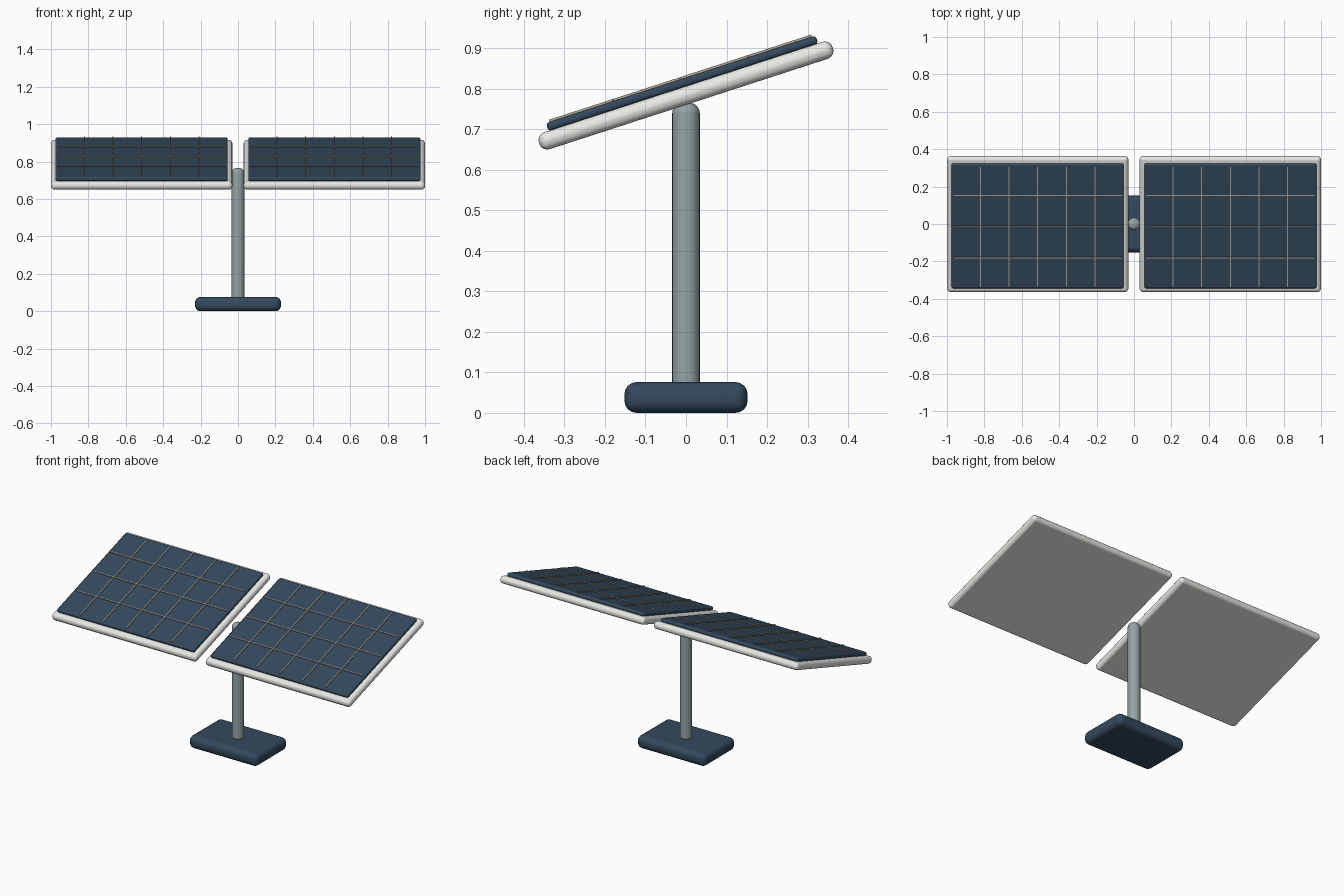
import bpy, bmesh
from math import radians
from mathutils import Matrix, Vector

cube = bpy.data.objects.get("Cube")
if cube:
    bpy.data.objects.remove(cube, do_unlink=True)


def material(name, rgb):
    m = bpy.data.materials.new(name)
    m.use_nodes = True
    colour = (*rgb, 1)
    m.diffuse_color = colour
    m.node_tree.nodes["Principled BSDF"].inputs["Base Color"].default_value = colour
    return m


navy = material("navy blue", (0.034, 0.067, 0.112))
white = material("off white", (0.82, 0.82, 0.79))
steel = material("steel grey", (0.30, 0.376, 0.381))
tan = material("pale tan", (0.45, 0.39, 0.30))


def finish(name, bm, mat, matrix, smooth=True):
    mesh = bpy.data.meshes.new(name)
    bm.to_mesh(mesh)
    bm.free()
    mesh.materials.append(mat)
    ob = bpy.data.objects.new(name, mesh)
    bpy.context.collection.objects.link(ob)
    ob.matrix_world = matrix
    if smooth:
        bpy.ops.object.select_all(action="DESELECT")
        ob.select_set(True)
        bpy.context.view_layer.objects.active = ob
        bpy.ops.object.shade_smooth_by_angle(angle=radians(40))
        ob.modifiers.new("flat_faces", "WEIGHTED_NORMAL").keep_sharp = True
    return ob


def add_box(bm, size, centre=(0, 0, 0)):
    bmesh.ops.create_cube(
        bm, size=1, matrix=Matrix.Translation(centre) @ Matrix.Diagonal((*size, 1)))


def rounded_box(name, size, radius, mat, matrix):
    bm = bmesh.new()
    add_box(bm, size)
    bmesh.ops.bevel(bm, geom=bm.edges[:], offset=radius, segments=4,
                    profile=0.5, affect="EDGES")
    return finish(name, bm, mat, matrix)


# Foot plate
rounded_box("base", (0.46, 0.304, 0.076), 0.03, navy, Matrix.Translation((0, 0, 0.038)))

# Post with a rounded top
bm = bmesh.new()
bmesh.ops.create_cone(bm, cap_ends=True, segments=32, radius1=0.034,
                      radius2=0.034, depth=0.725)
rim = [e for e in bm.edges if all(v.co.z > 0 for v in e.verts)]
bmesh.ops.bevel(bm, geom=rim, offset=0.026, segments=5, profile=0.5, affect="EDGES")
finish("post", bm, steel, Matrix.Translation((0, 0, 0.4025)))

# Two tilted panels, each a frame, a cell sheet and raised grid bars
WIDTH, LENGTH = 0.92, 0.70
COLUMNS, ROWS = 6, 4
BAR = 0.005
for side, sign in (("left", 1), ("right", -1)):
    tilt = Matrix.Translation((sign * 0.515, 0, 0.783)) @ Matrix.Rotation(radians(18), 4, "X")

    def lift(h):
        return tilt @ Matrix.Translation((0, 0, h))

    rounded_box(side + "_frame", (0.97, 0.762, 0.044), 0.02, white, tilt)
    rounded_box(side + "_cells", (WIDTH, LENGTH, 0.022), 0.009, navy, lift(0.0315))

    bm = bmesh.new()
    for i in range(1, COLUMNS):
        add_box(bm, (BAR, LENGTH - 0.02, BAR), (WIDTH * (i / COLUMNS - 0.5), 0, 0))
    for j in range(1, ROWS):
        add_box(bm, (WIDTH - 0.02, BAR, BAR), (0, LENGTH * (j / ROWS - 0.5), -0.0005))
    finish(side + "_grid_bars", bm, tan, lift(0.045), smooth=False)
